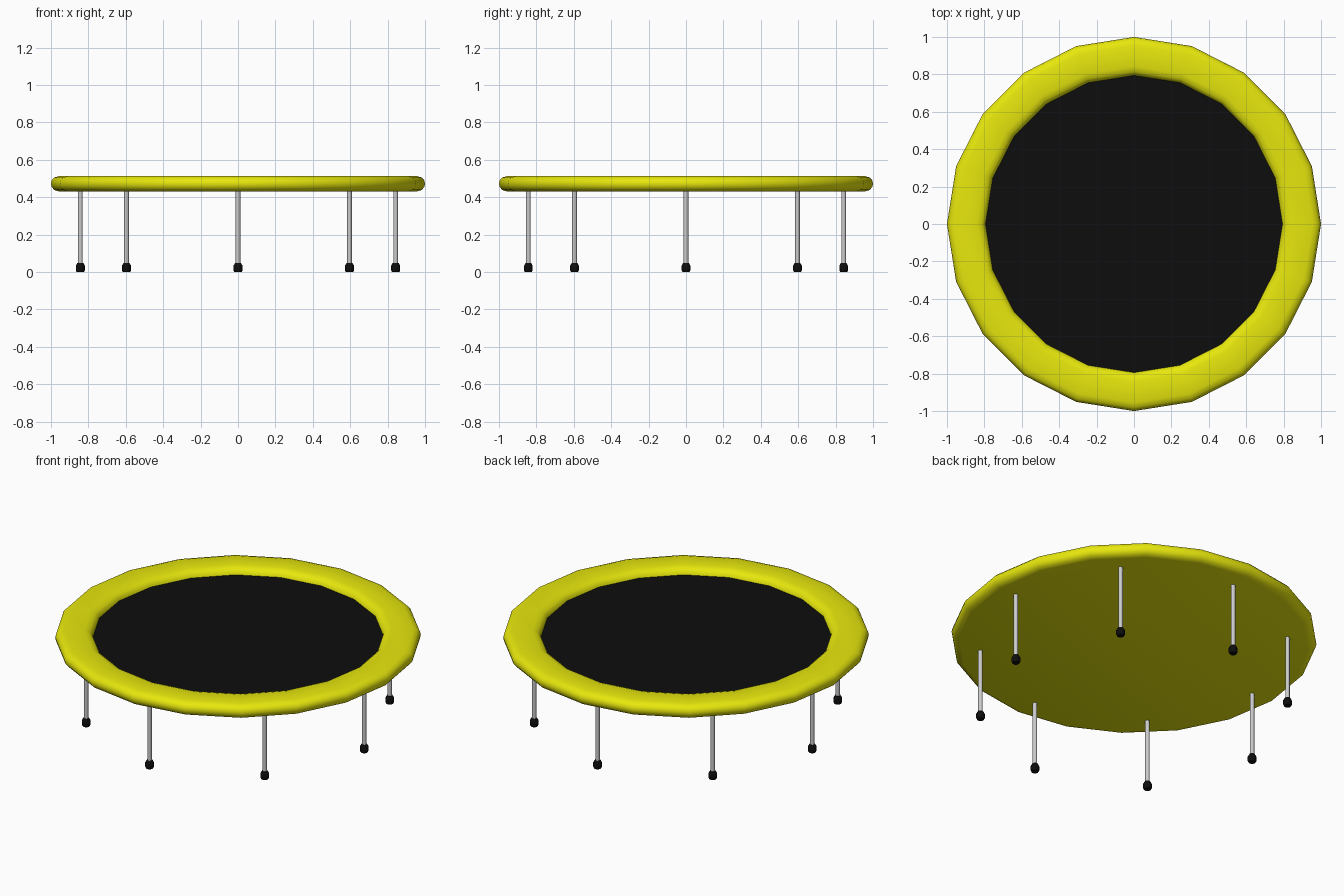
import bpy, math

if "Cube" in bpy.data.objects:
    bpy.data.objects.remove(bpy.data.objects["Cube"])

N = 20  # sides of the round frame


def material(name, rgb):
    m = bpy.data.materials.new(name)
    m.diffuse_color = (*rgb, 1)
    m.use_nodes = True
    m.node_tree.nodes["Principled BSDF"].inputs["Base Color"].default_value = m.diffuse_color
    return m


yellow = material("yellow_pad", (0.8, 0.8, 0.004))
black = material("black", (0.004, 0.004, 0.004))
steel = material("steel", (0.52, 0.52, 0.52))


def lathe(name, profile, sides, mat=None, loc=(0, 0, 0), cap_start=True, cap_end=True, smooth=40):
    """Revolve (radius, z) points, listed bottom to outside to top."""
    verts, faces = [], []
    for r, z in profile:
        for i in range(sides):
            a = 2 * math.pi * i / sides
            verts.append((r * math.cos(a), r * math.sin(a), z))
    for k in range(len(profile) - 1):
        for i in range(sides):
            j = (i + 1) % sides
            faces.append((k * sides + i, k * sides + j,
                          (k + 1) * sides + j, (k + 1) * sides + i))
    if cap_start:
        faces.append(tuple(reversed(range(sides))))
    if cap_end:
        faces.append(tuple(range(len(verts) - sides, len(verts))))
    me = bpy.data.meshes.new(name)
    me.from_pydata(verts, [], faces)
    ob = bpy.data.objects.new(name, me)
    ob.location = loc
    bpy.context.collection.objects.link(ob)
    if mat:
        me.materials.append(mat)
    bpy.ops.object.select_all(action='DESELECT')
    ob.select_set(True)
    bpy.context.view_layer.objects.active = ob
    bpy.ops.object.shade_smooth_by_angle(angle=math.radians(smooth))
    return ob


# Padded rim with closed underside
lathe("padded_rim", [(0.955, 0.430), (0.982, 0.438), (0.996, 0.454), (1.0, 0.472),
                     (0.996, 0.490), (0.982, 0.505), (0.955, 0.513),
                     (0.842, 0.513), (0.815, 0.505), (0.799, 0.490), (0.794, 0.472)],
      N, yellow, cap_end=False)

# Jumping mat
lathe("jumping_mat", [(0.795, 0.468), (0.795, 0.473)], N, black, cap_start=False)

# Eight legs with rubber feet
for i in range(8):
    a = math.pi / 4 * i
    p = (0.843 * math.cos(a), 0.843 * math.sin(a), 0)
    lathe(f"leg_{i + 1}", [(0.0125, 0.03), (0.0125, 0.45)], 12, steel, p, smooth=50)
    lathe(f"foot_{i + 1}", [(0.020, 0.0), (0.024, 0.008), (0.024, 0.034), (0.016, 0.048)],
          10, black, p)
